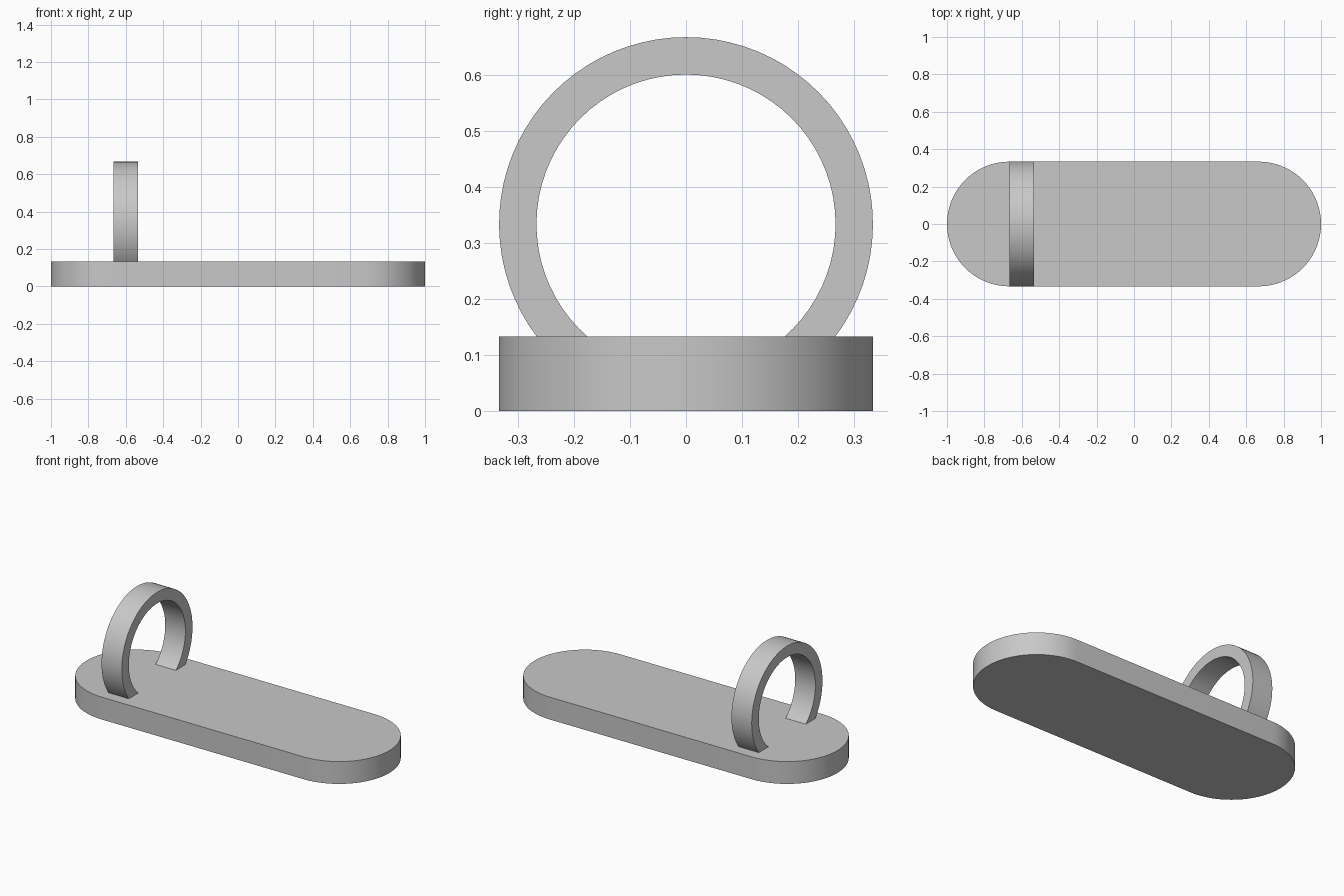
import bpy, bmesh
from math import sin, cos, asin, pi, radians
from mathutils import Vector

cube = bpy.data.objects.get("Cube")
if cube:
    bpy.data.objects.remove(cube, do_unlink=True)

LENGTH, RADIUS, THICK = 2.0, 1 / 3, 2 / 15
INNER = 4 / 15
RING_X, RING_WIDTH = -0.6, 2 / 15
SINK = 0.002

grey = bpy.data.materials.new("plain grey")
grey.use_nodes = True
colour = (0.58, 0.58, 0.58, 1)
grey.diffuse_color = colour
grey.node_tree.nodes["Principled BSDF"].inputs["Base Color"].default_value = colour


def arc(radius, start, end, steps, cx=0, cy=0):
    """Points along a circular arc in a plane."""
    angles = [start + (end - start) * i / steps for i in range(steps + 1)]
    return [(cx + radius * cos(a), cy + radius * sin(a)) for a in angles]


def finish(name, bm):
    """Turn a bmesh into a shaded, coloured object."""
    bmesh.ops.recalc_face_normals(bm, faces=bm.faces)
    mesh = bpy.data.meshes.new(name)
    bm.to_mesh(mesh)
    bm.free()
    mesh.materials.append(grey)
    obj = bpy.data.objects.new(name, mesh)
    bpy.context.collection.objects.link(obj)
    bpy.ops.object.select_all(action="DESELECT")
    obj.select_set(True)
    bpy.context.view_layer.objects.active = obj
    bpy.ops.object.shade_smooth_by_angle(angle=radians(30))
    return obj


def extrude(bm, faces, offset):
    """Pull flat faces into a solid, keeping the starting faces as a cap."""
    result = bmesh.ops.extrude_face_region(bm, geom=faces, use_keep_orig=True)
    moved = [v for v in result["geom"] if isinstance(v, bmesh.types.BMVert)]
    bmesh.ops.translate(bm, verts=moved, vec=Vector(offset))


# Base slab: a stadium outline with round ends
centre = LENGTH / 2 - RADIUS
outline = arc(RADIUS, -pi / 2, pi / 2, 36, cx=centre)
outline += arc(RADIUS, pi / 2, 3 * pi / 2, 36, cx=-centre)
bm = bmesh.new()
base = bm.faces.new([bm.verts.new((x, y, 0)) for x, y in outline])
extrude(bm, [base], (0, 0, THICK))
finish("base_slab", bm)

# Upright ring: a flat band whose feet stand on the slab
foot = THICK - SINK - RADIUS


def band(radius):
    low = asin(foot / radius)
    return arc(radius, low, pi - low, 56, cy=RADIUS)


bm = bmesh.new()
rails = [[bm.verts.new((RING_X - RING_WIDTH / 2, y, z)) for y, z in band(r)]
         for r in (RADIUS, INNER)]
outer, inner = rails
side = [bm.faces.new((outer[i], outer[i + 1], inner[i + 1], inner[i]))
        for i in range(len(outer) - 1)]
extrude(bm, side, (RING_WIDTH, 0, 0))
finish("upright_ring", bm)
